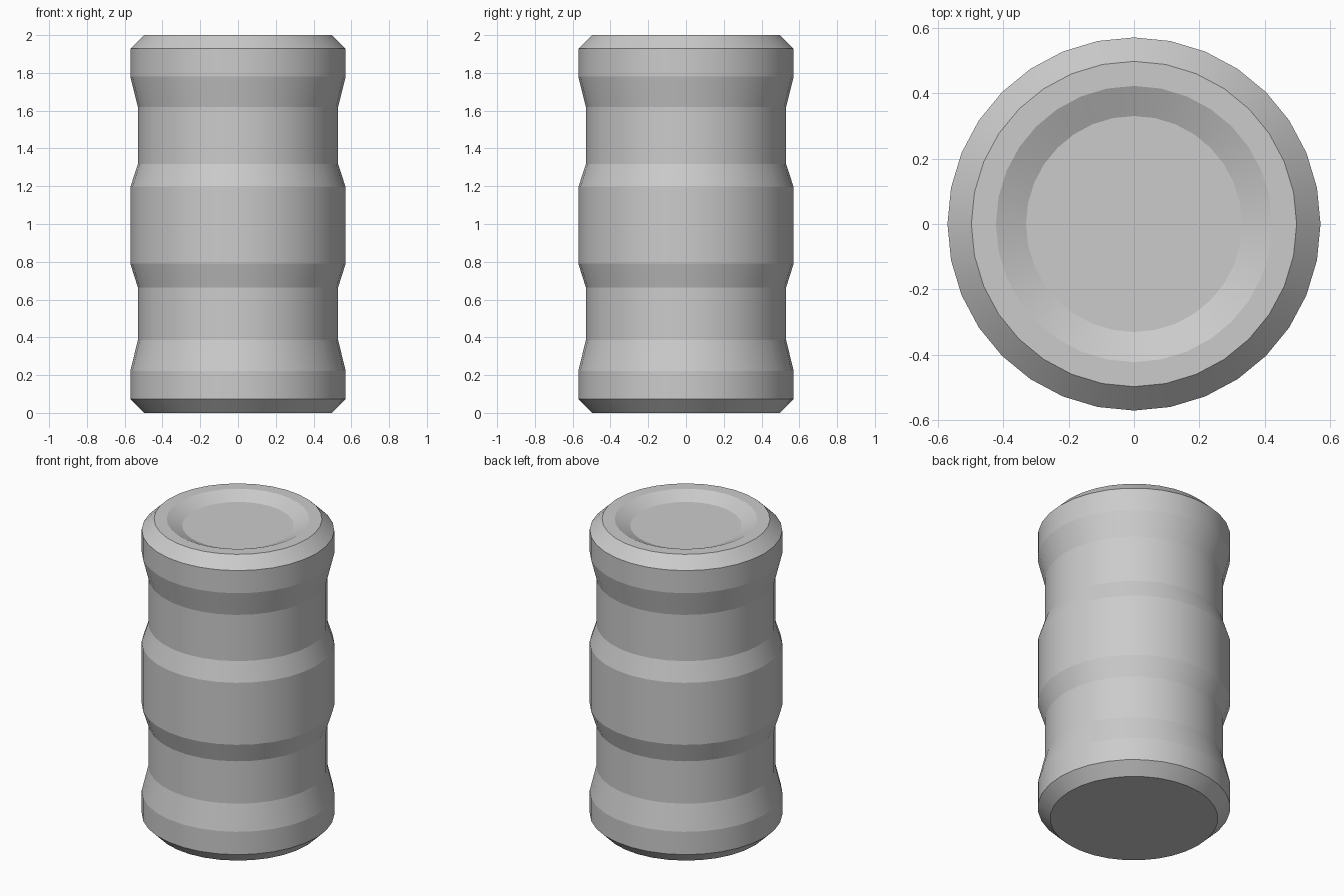
import bpy, bmesh, math

if "Cube" in bpy.data.objects:
    bpy.data.objects.remove(bpy.data.objects["Cube"])

SEGMENTS = 32

# Half profile (radius, height), from base edge to the dished lid
profile = [
    (0.497, 0.0), (0.57, 0.073), (0.57, 0.222),      # bottom rim
    (0.53, 0.387), (0.53, 0.664),                    # lower groove
    (0.57, 0.79), (0.57, 1.195),                     # middle band
    (0.53, 1.318), (0.53, 1.62),                     # upper groove
    (0.57, 1.78), (0.57, 1.928), (0.497, 2.0),       # top rim
    (0.422, 2.0), (0.33, 1.957),                     # lid recess
]

bm = bmesh.new()
rings = []
for r, z in profile:
    rings.append([bm.verts.new((r * math.cos(a), r * math.sin(a), z))
                  for a in (2 * math.pi * i / SEGMENTS for i in range(SEGMENTS))])

# Side bands
for low, high in zip(rings, rings[1:]):
    for i in range(SEGMENTS):
        j = (i + 1) % SEGMENTS
        bm.faces.new((low[i], low[j], high[j], high[i]))

# Flat base and lid floor
bm.faces.new(rings[0][::-1])
bm.faces.new(rings[-1])

mesh = bpy.data.meshes.new("barrel")
bm.to_mesh(mesh)
bm.free()
barrel = bpy.data.objects.new("barrel", mesh)
bpy.context.collection.objects.link(barrel)

# Smooth around the barrel, crisp between the bands
bpy.context.view_layer.objects.active = barrel
barrel.select_set(True)
bpy.ops.object.shade_smooth_by_angle(angle=math.radians(12.5))
